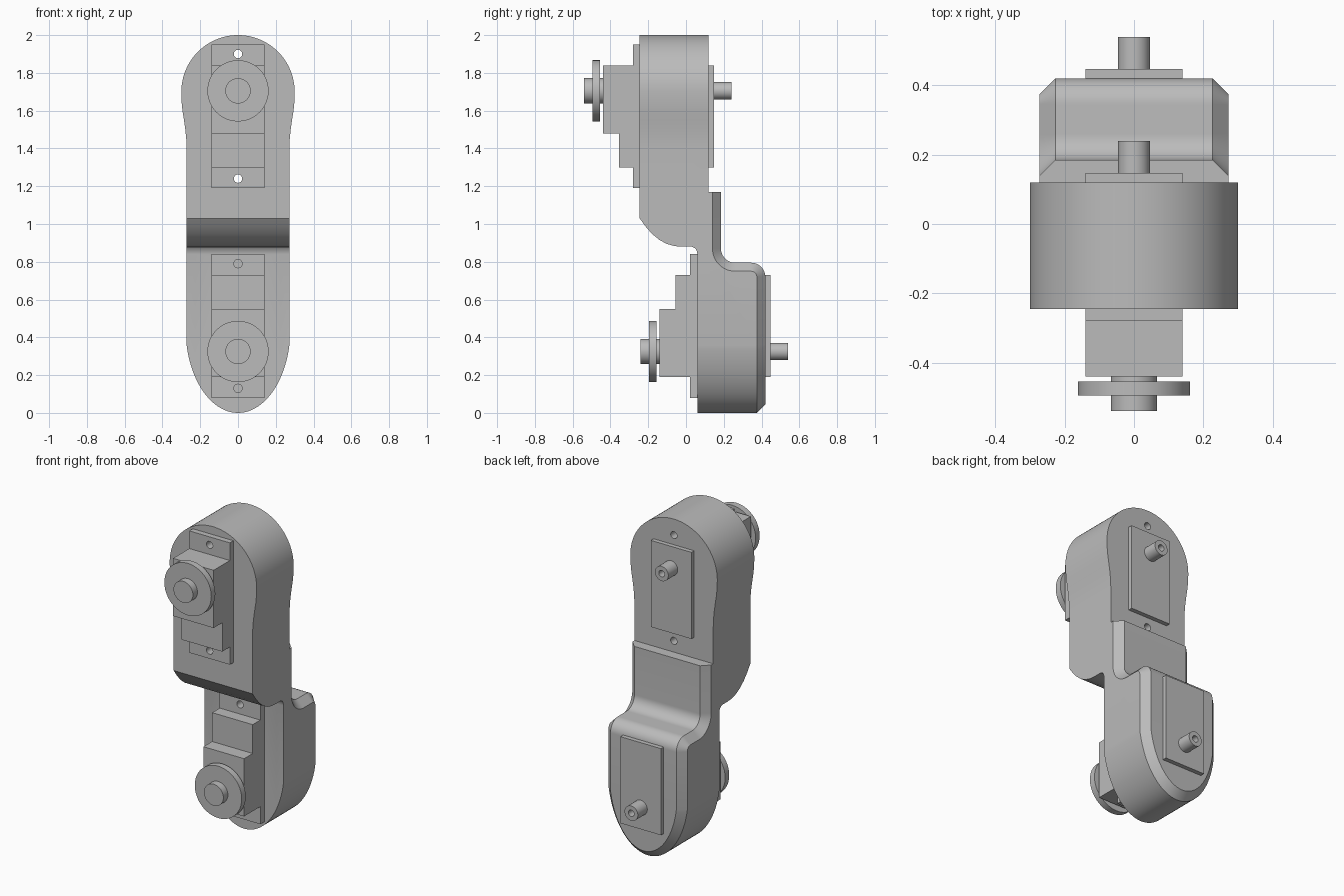
import bpy, bmesh
from math import sin, cos, pi, radians

if "Cube" in bpy.data.objects:
    bpy.data.objects.remove(bpy.data.objects["Cube"], do_unlink=True)

grey = bpy.data.materials.new("light grey")
grey.use_nodes = True
colour = (0.5, 0.5, 0.5, 1)
grey.diffuse_color = colour
grey.node_tree.nodes["Principled BSDF"].inputs["Base Color"].default_value = colour


def loft(name, sections):
    """Solid through closed sections with equal point counts."""
    bm = bmesh.new()
    rings = [[bm.verts.new(p) for p in s] for s in sections]
    for a, b in zip(rings, rings[1:]):
        for i in range(len(a)):
            bm.faces.new((a[i - 1], a[i], b[i], b[i - 1]))
    bm.faces.new(rings[0])
    bm.faces.new(rings[-1])
    bmesh.ops.recalc_face_normals(bm, faces=bm.faces)
    mesh = bpy.data.meshes.new(name)
    bm.to_mesh(mesh)
    bm.free()
    mesh.materials.append(grey)
    ob = bpy.data.objects.new(name, mesh)
    bpy.context.collection.objects.link(ob)
    return ob


def side(points, x):
    return [(x, y, z) for y, z in points]


def front(points, y):
    return [(x, y, z) for x, z in points]


def arc(cx, cy, rx, ry, start, end, n=12):
    angles = [radians(start + (end - start) * i / n) for i in range(n + 1)]
    return [(cx + rx * cos(a), cy + ry * sin(a)) for a in angles]


def rod(name, r, z, y0, y1):
    ring = arc(0, z, r, r, 0, 360, 48)[:-1]
    return loft(name, [front(ring, y0), front(ring, y1)])


def select(ob):
    bpy.ops.object.select_all(action='DESELECT')
    ob.select_set(True)
    bpy.context.view_layer.objects.active = ob


def combine(ob, other, operation):
    mod = ob.modifiers.new("cut", 'BOOLEAN')
    mod.operation, mod.object, mod.solver = operation, other, 'EXACT'
    select(ob)
    bpy.ops.object.modifier_apply(modifier=mod.name)
    bpy.data.objects.remove(other, do_unlink=True)


# Upper housing: keyhole outline with a rounded front underside
left = [(-0.299, 1.65), (-0.294, 1.6), (-0.286, 1.55), (-0.279, 1.5),
        (-0.274, 1.45), (-0.272, 1.4), (-0.272, 0.7)]
outline = arc(0, 1.7, 0.3, 0.3, 0, 180, 48) + left + [(-x, z) for x, z in reversed(left)]
upper = loft("upper_housing", [front(outline, -0.5), front(outline, 0.5)])
profile = [(-0.245, 2.2), (0.12, 2.2), (0.12, 0.88), (-0.02, 0.88), (-0.06, 0.883),
           (-0.1, 0.894), (-0.14, 0.915), (-0.18, 0.948), (-0.215, 0.988), (-0.245, 1.03)]
combine(upper, loft("cutter", [side(profile, -0.5), side(profile, 0.5)]), 'INTERSECT')


# Lower housing: S-shaped back with chamfered rim and rounded foot
def lower_profile(d):
    return ([(0.06, -0.1), (0.06, 0.84), (0.057, 0.858), (0.048, 0.872), (0.03, 0.88),
             (0.12, 0.88), (0.12, 1.17), (0.185 - d, 1.17)]
            + arc(0.26, 0.87, 0.075 + d, 0.075 + d, 180, 270)
            + arc(0.345, 0.72, 0.075 - d, 0.075 - d, 90, 0)
            + [(0.42 - d, -0.1)])


def foot(d):
    a = 0.278 - d
    return arc(0, 0.45, a, 0.45 - d, 180, 360, 48) + [(a, 1.4), (-a, 1.4)]


c = 0.045
lower = loft("lower_housing", [side(lower_profile(d), x) for d, x in
                               ((c, -0.272), (0, -0.272 + c), (0, 0.272 - c), (c, 0.272))])
shell = loft("cutter", [front(foot(0), -0.3), front(foot(0), 0.42 - c),
                        front(foot(2 * c), 0.42 + c)])
combine(lower, shell, 'INTERSECT')


# Geared motor; the lower one is upside down and set back
def motor(label, housing, dy, z_of, hole_end):
    steps = [(-0.235, 1.95), (-0.28, 1.95), (-0.28, 1.84), (-0.44, 1.84), (-0.44, 1.48),
             (-0.355, 1.48), (-0.355, 1.3), (-0.28, 1.3), (-0.28, 1.19), (-0.235, 1.19)]
    steps = [(y + dy, z_of(z)) for y, z in steps]
    body = loft(label + "_motor", [side(steps, -0.14), side(steps, 0.14)])
    # screw holes through the flange into the housing
    for z in (1.9, 1.24):
        for part in (body, housing):
            combine(part, rod("cutter", 0.022, z_of(z), -0.6 + dy, hole_end), 'DIFFERENCE')
    # back cover
    back = [(0.11 + dy, z_of(1.3)), (0.147 + dy, z_of(1.3)),
            (0.147 + dy, z_of(1.84)), (0.11 + dy, z_of(1.84))]
    loft(label + "_back_cover", [side(back, -0.14), side(back, 0.14)])
    # output shaft, wheel and hollow rear pin
    axis = z_of(1.705)
    rod(label + "_shaft", 0.067, axis, -0.54 + dy, -0.43 + dy)
    rod(label + "_wheel", 0.162, axis, -0.495 + dy, -0.455 + dy)
    pin = rod(label + "_rear_pin", 0.046, axis, 0.14 + dy, 0.24 + dy)
    combine(pin, rod("cutter", 0.02, axis, 0.17 + dy, 0.3 + dy), 'DIFFERENCE')


motor("upper", upper, 0, lambda z: z, 0.5)
motor("lower", lower, 0.3, lambda z: 2.03 - z, 0.2)

for ob in list(bpy.context.collection.objects):
    if ob.type == 'MESH' and grey.name in ob.data.materials:
        select(ob)
        bpy.ops.object.shade_smooth_by_angle(angle=radians(30))
